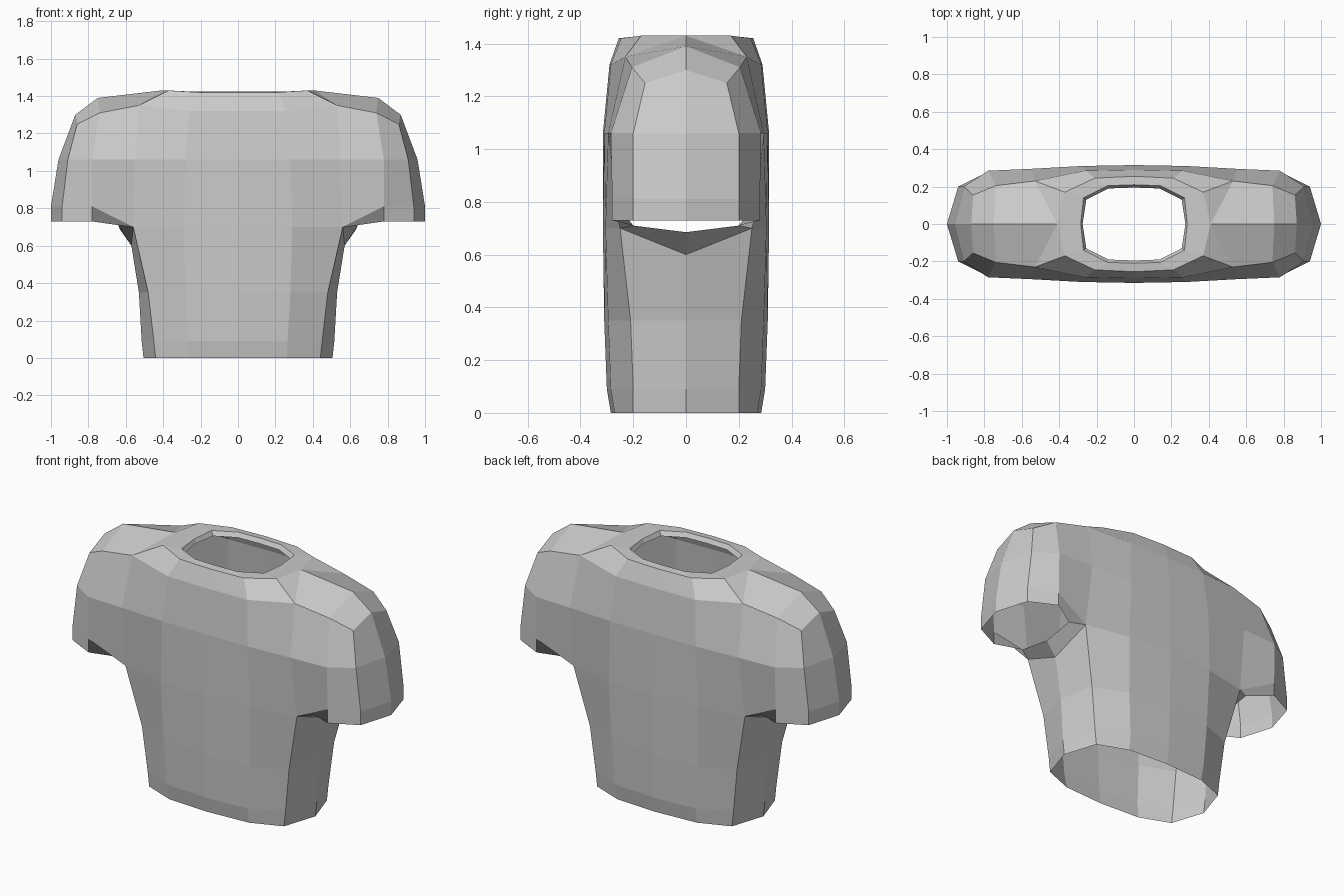
import bpy
import bmesh

cube = bpy.data.objects.get("Cube")
if cube:
    bpy.data.objects.remove(cube)

fabric = bpy.data.materials.new("light grey fabric")
fabric.use_nodes = True
grey = (0.6, 0.6, 0.6, 1)
fabric.diffuse_color = grey
fabric.node_tree.nodes["Principled BSDF"].inputs["Base Color"].default_value = grey


def level(z, *points):
    """Give a row of plan points one shared height."""
    return [(x, y, z) for x, y in points]


def loft(bm, verts, *rows):
    """Bridge successive rows of points, reusing shared points and letting quads collapse."""
    def vert(point):
        if point not in verts:
            verts[point] = bm.verts.new(point)
        return verts[point]

    for low, high in zip(rows, rows[1:]):
        for i in range(len(low) - 1):
            ring = [low[i], low[i + 1], high[i + 1], high[i]]
            corners = list(dict.fromkeys(vert(p) for p in ring))
            if len(corners) > 2:
                bm.faces.new(corners)


def mirrored_object(name, *strips):
    """Build the front left quarter from strips and mirror it both ways."""
    bm = bmesh.new()
    verts = {}
    for rows in strips:
        loft(bm, verts, *rows)
    bmesh.ops.recalc_face_normals(bm, faces=bm.faces)
    bm.normal_update()
    bm.faces.ensure_lookup_table()
    if bm.faces[0].normal.y > 0:
        bmesh.ops.reverse_faces(bm, faces=bm.faces)
    mesh = bpy.data.meshes.new(name)
    bm.to_mesh(mesh)
    bm.free()
    mesh.materials.append(fabric)
    obj = bpy.data.objects.new(name, mesh)
    bpy.context.collection.objects.link(obj)
    mirror = obj.modifiers.new("both sides", "MIRROR")
    mirror.use_axis = (True, True, False)
    mirror.merge_threshold = 0.001
    return obj


# Torso rows, from centre front round to the side seam
waist_hem = level(0, (0, -.285), (.26, -.27), (.44, -.2), (.505, 0))
waist = level(.09, (0, -.3), (.265, -.285), (.45, -.2), (.515, 0))
belly = level(.35, (0, -.31), (.28, -.295), (.48, -.21), (.53, 0))
ribs = level(.7, (0, -.315), (.29, -.305), (.56, -.25))
armpit = (.57, 0, .6)

# Sleeve rows, from the front fold round to the outside
cuff = level(.81, (.78, -.28), (.94, -.2), (1, 0))
cuff_hem = level(.73, (.78, -.28), (.94, -.2), (1, 0))
inner_hem = [cuff_hem[0], (.64, -.2, .71), (.63, 0, .685)]

# Rows that run from the chest out over the sleeve
chest = level(1.06, (0, -.315), (.28, -.31), (.55, -.295),
              (.78, -.285), (.91, -.2), (.96, 0))
shoulder = [(0, -.29, 1.32), (.26, -.285, 1.32), (.53, -.23, 1.35),
            (.74, -.205, 1.31), (.86, -.155, 1.25), (.87, 0, 1.3)]

# Neck rows: collar seam, opening edge and the lip turned inside
collar = level(1.42, (0, -.255), (.21, -.245)) + level(1.43, (.37, -.17), (.41, 0))
neck = level(1.425, (0, -.21), (.14, -.205), (.27, -.14), (.285, 0))
lip = level(1.4, (0, -.195), (.135, -.19), (.255, -.13), (.275, 0))
shoulder_top = [collar[3], collar[3], (.75, 0, 1.39), shoulder[5]]

mirrored_object(
    "shirt",
    (waist_hem, waist, belly, ribs + [armpit]),   # lower torso
    (ribs + cuff, chest, shoulder),               # chest and outer sleeve
    (cuff_hem, cuff),                             # sleeve end
    (inner_hem, [cuff[0], ribs[2], armpit]),      # underarm
    (shoulder[:3], collar[:3]),                   # upper chest
    ([collar[2]] + shoulder[2:5], shoulder_top),  # top of shoulder
    (collar, neck, lip),                          # collar
)
